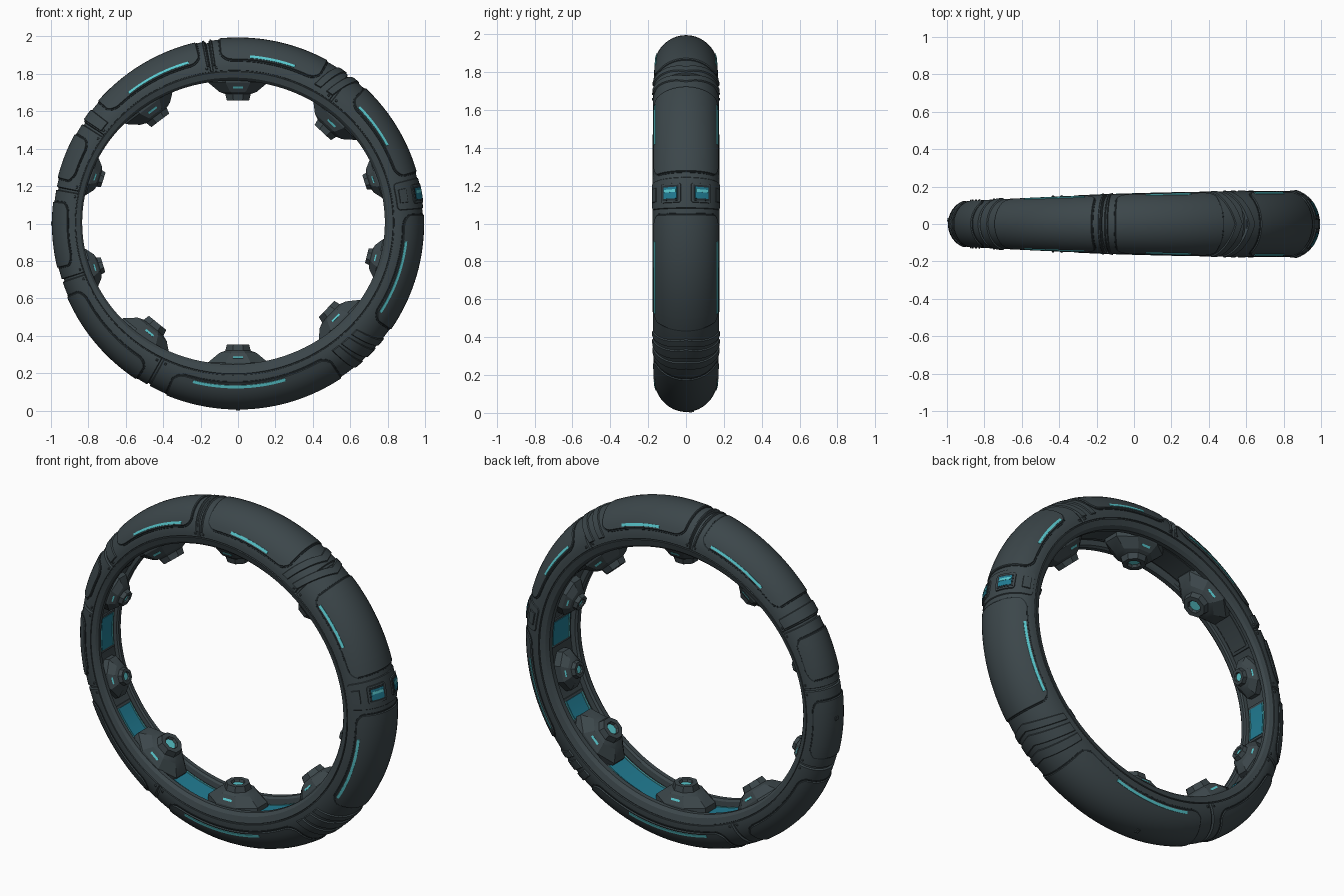
import bpy, bmesh
from math import sin, cos, pi, radians, sqrt
from mathutils import Matrix, Vector

if "Cube" in bpy.data.objects:
    bpy.data.objects.remove(bpy.data.objects["Cube"])


def material(name, color):
    m = bpy.data.materials.new(name)
    m.use_nodes = True
    m.diffuse_color = (*color, 1)
    m.node_tree.nodes["Principled BSDF"].inputs["Base Color"].default_value = (*color, 1)
    return m


SLATE = material("slate metal", (0.045, 0.062, 0.069))
GASKET = material("dark gasket", (0.018, 0.026, 0.03))
GLOW = material("bright cyan light", (0.1, 0.58, 0.62))
GLASS = material("teal glass", (0.015, 0.2, 0.29))

RADIUS = 0.988


# Ring proportions: the tube is thinner and narrower on one side
def thick(a):
    return 0.2045 + 0.024 * cos(a) - 0.006 * sin(a) - 0.0255 * cos(2 * a)


def half_width(a):
    return 0.163 + 0.026 * cos(a) - 0.013 * cos(a) ** 2


def place(a, r, y):
    return Vector((r * cos(a), y, 1 + r * sin(a)))


def dome(a, s, h):
    p = s * pi / 2
    r = RADIUS - 0.75 * thick(a) * (1 - cos(p)) + h * cos(p)
    return place(a, r, half_width(a) * sin(p) + h * sin(p))


def floor(a, s, h):
    return place(a, RADIUS - 0.82 * thick(a) - h, -0.55 * s * half_width(a))


def finish(name, bm, mats, angle=35):
    me = bpy.data.meshes.new(name)
    bm.to_mesh(me)
    bm.free()
    for m in mats:
        me.materials.append(m)
    ob = bpy.data.objects.new(name, me)
    bpy.context.collection.objects.link(ob)
    bpy.ops.object.select_all(action="DESELECT")
    bpy.context.view_layer.objects.active = ob
    ob.select_set(True)
    bpy.ops.object.shade_smooth_by_angle(angle=radians(angle))
    return ob


# Raised plate with rounded corners that follows a ring surface
def plate(name, a0, a1, s0, s1, h, mat, corner=0.0, skew=0, surf=dome, edge=0.004):
    a0, a1 = radians(a0), radians(a1)
    ea, es = edge / RADIUS, edge / 0.27
    mid, half = (s0 + s1) / 2, (s1 - s0) / 2
    n = max(2, int((a1 - a0) / 0.035))
    inner = [a0 + ea + (a1 - a0 - 2 * ea) * i / n for i in range(n + 1)]
    if corner:
        for k in range(1, 7):
            c = corner * (1 - cos(k * pi / 12))
            inner += [a0 + ea + c, a1 - ea - c]
    rows = [a0] + sorted(inner) + [a1]
    m = max(2, int(half * 20))
    bm = bmesh.new()
    grid = []
    for i, a in enumerate(rows):
        e = min(a - a0, a1 - a)
        hs = half
        if corner and e < corner:
            hs -= corner * 3.5 * (1 - sqrt(max(0, 1 - (1 - e / corner) ** 2)))
        top = 0 < i < len(rows) - 1
        cols = [-hs] + [(hs - es) * (2 * j / m - 1) for j in range(m + 1)] + [hs]
        line = []
        for j, c in enumerate(cols):
            s = mid + c
            up = h if top and 0 < j < len(cols) - 1 else -0.004
            line.append(bm.verts.new(surf(a + radians(skew) * abs(s), s, up)))
        grid.append(line)
    for p, q in zip(grid, grid[1:]):
        for j in range(len(p) - 1):
            bm.faces.new((p[j], p[j + 1], q[j + 1], q[j]))
    return finish(name, bm, [mat])


# Ring body: domed outside with seam grooves, rims and an inner channel
SEAMS = [99.7, 147, 53, 169, -162, -119]
angles = [2.0 * i for i in range(180)]
for s in SEAMS:
    angles = [a for a in angles if abs((a - s + 180) % 360 - 180) > 1]
    angles += [(s + d) % 360 for d in (-0.6, -0.35, 0.35, 0.6)]
channel = [(0.985, 0.75), (0.955, 0.755), (0.955, 0.775), (0.99, 0.785), (0.93, 0.93),
           (0.82, 1), (0.66, 1), (0.6, 0.95), (0.58, 0.82)]
bm = bmesh.new()
loops = []
for deg in sorted(angles):
    a = radians(deg)
    cut = any(abs((deg - s + 180) % 360 - 180) < 0.4 for s in SEAMS)
    pts = [dome(a, k / 14, -0.01 if cut else 0) for k in range(-14, 15)]
    side = [(half_width(a) * y, RADIUS - thick(a) * d) for y, d in channel]
    pts += [place(a, r, y) for y, r in side]
    pts += [place(a, r, -y) for y, r in reversed(side)]
    loops.append([bm.verts.new(p) for p in pts])
for p, q in zip(loops, loops[1:] + loops[:1]):
    for j in range(len(p)):
        k = (j + 1) % len(p)
        bm.faces.new((p[j], p[k], q[k], q[j]))
bmesh.ops.recalc_face_normals(bm, faces=bm.faces)
finish("ring_body", bm, [SLATE], 30)

# Armour panels, each with an optional pair of light strips
PANELS = [(103, 139, 107, 130), (61, 96, 70, 86), (16, 47, 27.5, 44), (-35, 3, -32, -6),
          (-113, -56, -106, -73), (-157, -123, 0, 0), (173, 194, 0, 0), (151, 166, 0, 0)]
for i, (a0, a1, l0, l1) in enumerate(PANELS):
    reach = 0.86 if a0 == -113 else 0.8
    plate(f"panel_gasket_{i}", a0 - 0.4, a1 + 0.4, -reach - 0.03, reach + 0.03, 0.0015, GASKET, 0.075)
    plate(f"armour_panel_{i}", a0, a1, -reach, reach, 0.007, SLATE, 0.07, edge=0.007)
    if l1 != l0:
        for sign in (-1, 1):
            c = sign * (reach - 0.08)
            plate(f"light_strip_{i}", l0, l1, c - 0.035, c + 0.035, 0.0095, GLOW, edge=0.002)

# Collars between the panels, some of them bent to a chevron
for a0, a1, skew in ((-41, -38, -4), (-46, -42, -4), (-51, -47.5, -3), (49, 52, 5), (54, 57, 5),
                     (142, 146.2, 0), (98, 99.1, 0), (100.3, 101.4, 0)):
    plate("joint_collar", a0, a1, -0.9, 0.9, 0.007, SLATE, skew=skew, edge=0.006)

# Window block: framed windows on both halves of the outer side
plate("window_collar", 4.5, 14.5, -0.93, 0.93, 0.005, SLATE, 0.03, edge=0.006)
for sign in (-1, 1):
    c = 0.3 * sign
    plate("window_frame", 6.3, 12.7, c - 0.22, c + 0.22, 0.011, SLATE, 0.02)
    plate("window_gasket", 7, 12, c - 0.17, c + 0.17, 0.0125, GASKET, edge=0.002)
    plate("window_glass", 7.6, 11.4, c - 0.14, c + 0.14, 0.0145, GLASS, edge=0.002)
    plate("window_light", 9.6, 10.6, c - 0.12, c + 0.12, 0.0155, GLOW, edge=0.001)
    plate("window_side_block", 7, 12, 0.75 * sign - 0.1, 0.75 * sign + 0.1, 0.011, SLATE)

# Small nubs and rivets on the outer side
for a in (180, -90):
    plate("outer_nub", a - 0.8, a + 0.8, 0.05, 0.17, 0.012, SLATE)
for a in SEAMS:
    for d in (-1.7, 1.7):
        for s in (-0.93, 0.93):
            plate("seam_rivet", a + d - 0.5, a + d + 0.5, s - 0.03, s + 0.03, 0.006, SLATE)

# Emitter pods around the inside
PODS = [-163, -129, -90, -44, -14, 18, 47, 90, 127, 162]
RINGS = [(0.165, 0.118, -0.05), (0.16, 0.114, 0.01), (0.1, 0.085, 0.06), (0.068, 0.068, 0.072),
         (0.06, 0.06, 0.105), (0.036, 0.036, 0.105), (0.03, 0.03, 0.09)]


def pod(deg):
    a = radians(deg)
    size = 1.0 if 30 < abs(deg) < 150 else 0.68
    base = place(a, RADIUS - thick(a), 0)
    out = Vector((-cos(a), 0, -sin(a)))
    along = Vector((-sin(a), 0, cos(a)))
    frame = Matrix((along, Vector((0, 1, 0)), out)).transposed().to_4x4()
    xf = Matrix.Translation(base) @ frame @ Matrix.Scale(size, 4)
    bm = bmesh.new()
    rings = []
    for x, y, z in RINGS:
        oct_pts = [(radians(22.5 + 45 * k)) for k in range(8)]
        rings.append([bm.verts.new((x * cos(t) * 1.08, y * sin(t) * 1.08, z)) for t in oct_pts])
    for p, q in zip(rings, rings[1:]):
        for k in range(8):
            n = (k + 1) % 8
            bm.faces.new((p[k], p[n], q[n], q[k]))
    bm.faces.new(rings[0])
    bm.faces.new(rings[-1]).material_index = 1
    # light dashes on the sloped sides
    for sign in (-1, 1):
        tilt = Matrix.Rotation(sign * radians(30), 4, "X")
        spot = Matrix.Translation((0, sign * 0.096, 0.035))
        scale = Matrix.Diagonal((0.055, 0.008, 0.012, 1))
        new = bmesh.ops.create_cube(bm, size=1, matrix=spot @ tilt @ scale)["verts"]
        for f in {f for v in new for f in v.link_faces}:
            f.material_index = 1
    bm.transform(xf)
    bmesh.ops.recalc_face_normals(bm, faces=bm.faces)
    finish("emitter_pod", bm, [SLATE, GLOW], 20)


for deg in PODS:
    pod(deg)

# Channel floor plates between pods: glass below, plain metal above
for p, q in zip(PODS, PODS[1:] + [PODS[0] + 360]):
    a0, a1 = p + 10, q - 10
    lit = p < 10 or p > 150
    plate("floor_frame", a0, a1, -0.95, 0.95, 0.006, SLATE, surf=floor)
    plate("floor_panel", a0 + 1, a1 - 1, -0.72, 0.72, 0.009, GLASS if lit else SLATE, surf=floor)
    if lit:
        for s in (-0.8, 0.8):
            plate("floor_light", a0 + 1, a1 - 1, s - 0.04, s + 0.04, 0.01, GLOW, surf=floor, edge=0.002)
